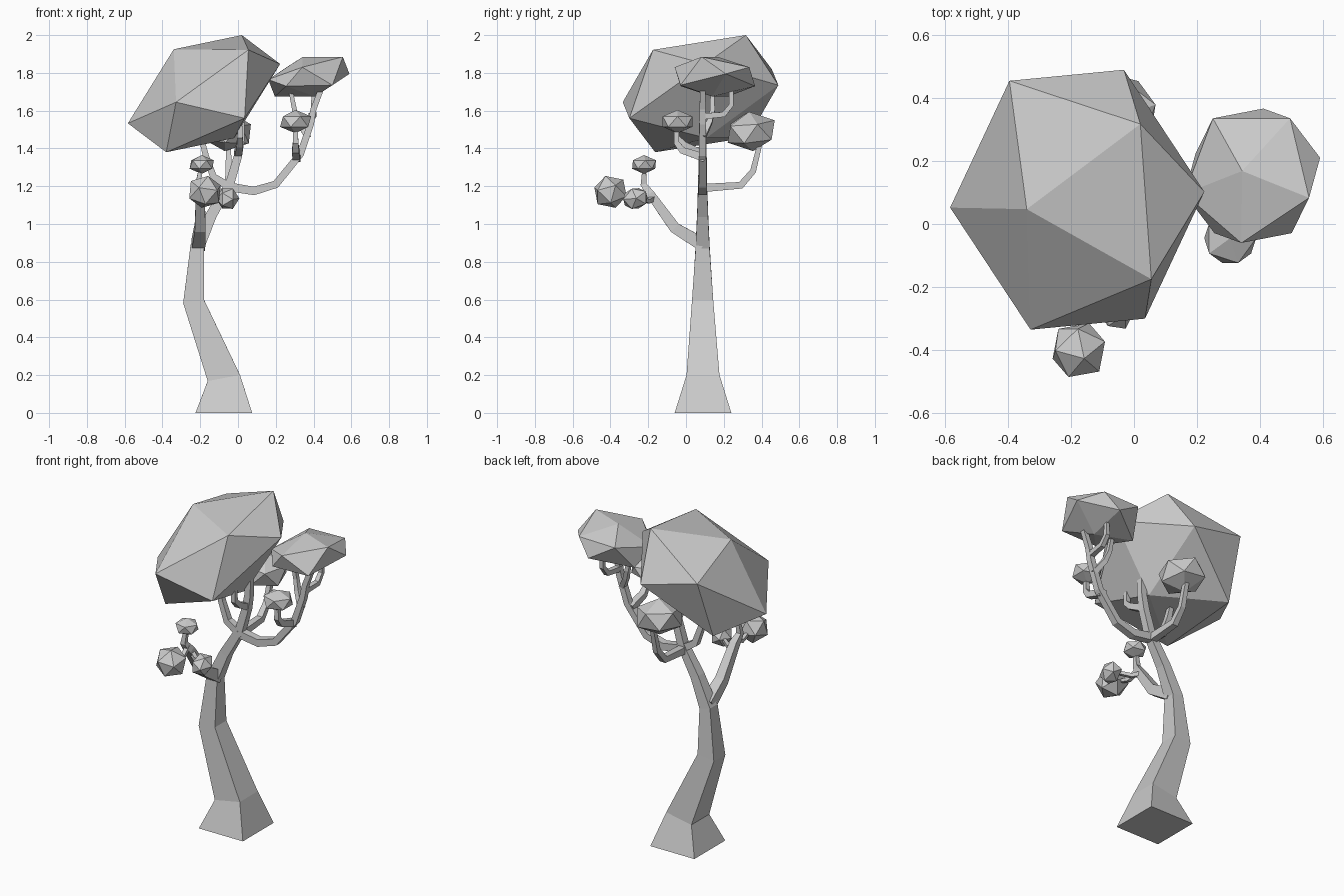
import bpy, bmesh, math
from mathutils import Vector, Euler

cube = bpy.data.objects.get("Cube")
if cube:
    bpy.data.objects.remove(cube)

grey = bpy.data.materials.new("plain grey")
grey.use_nodes = True
grey.diffuse_color = (0.6, 0.6, 0.6, 1)
grey.node_tree.nodes["Principled BSDF"].inputs["Base Color"].default_value = (0.6, 0.6, 0.6, 1)


def finish(name, bm):
    bmesh.ops.recalc_face_normals(bm, faces=bm.faces)
    mesh = bpy.data.meshes.new(name)
    bm.to_mesh(mesh)
    bm.free()
    mesh.materials.append(grey)
    obj = bpy.data.objects.new(name, mesh)
    bpy.context.collection.objects.link(obj)
    return obj


def limb(name, points, radii):
    """Square tube along a path; radii are half widths, blended start to end."""
    pts = [Vector(p) for p in points]
    n = len(pts)
    if len(radii) == 2:
        a, b = radii
        radii = [a + (b - a) * i / (n - 1) for i in range(n)]
    span = pts[-1] - pts[0]
    ref = Vector((0, 1, 0)) if abs(span.x) >= abs(span.y) else Vector((1, 0, 0))
    bm = bmesh.new()
    rings = []
    for i, p in enumerate(pts):
        t = Vector()
        if i > 0:
            t += (p - pts[i - 1]).normalized()
        if i < n - 1:
            t += (pts[i + 1] - p).normalized()
        t.normalize()
        u = (ref - t * ref.dot(t)).normalized()
        v = t.cross(u)
        r = radii[i]
        rings.append([bm.verts.new(p + u * r * a + v * r * b)
                      for a, b in ((1, 1), (-1, 1), (-1, -1), (1, -1))])
    for low, high in zip(rings, rings[1:]):
        for k in range(4):
            j = (k + 1) % 4
            bm.faces.new((low[k], low[j], high[j], high[k]))
    bm.faces.new(rings[0])
    bm.faces.new(rings[-1])
    return finish(name, bm)


def crown(name, centre, spokes):
    """Twenty-sided leaf mass: hull of six spokes and their opposites."""
    bm = bmesh.new()
    c = Vector(centre)
    for s in spokes:
        for sign in (1, -1):
            bm.verts.new(c + sign * Vector(s))
    bmesh.ops.convex_hull(bm, input=bm.verts)
    return finish(name, bm)


def ico_spokes(size, turn, tilt=(0, 0)):
    rot = Euler((tilt[0], tilt[1], 0)).to_matrix()
    h = 1 / math.sqrt(5)
    dirs = [Vector((0, 0, 1))]
    for k in range(5):
        a = turn + k * math.tau / 5
        dirs.append(Vector((2 * h * math.cos(a), 2 * h * math.sin(a), h)))
    return [rot @ Vector([d[i] * size[i] for i in range(3)]) for d in dirs]


# Trunk and its fork
limb("trunk", [(-.075, .09, 0), (-.075, .09, .185), (-.235, .088, .59),
               (-.215, .088, .88), (-.14, .088, 1.05), (-.045, .088, 1.21)],
     [.15, .087, .056, .037, .029, .024])

# Right-hand sweeping limb with twigs
limb("sweeping_limb", [(-.07, .088, 1.2), (.085, .088, 1.175), (.2, .088, 1.21),
                       (.33, .088, 1.37), (.385, .088, 1.53), (.4, .088, 1.61),
                       (.45, .088, 1.74)], (.024, .014))
limb("sweeping_limb_back_twig", [(.39, .088, 1.57), (.4, .2, 1.58), (.4, .24, 1.63),
                                 (.4, .24, 1.71)], (.016, .011))
limb("sweeping_limb_inner_twig", [(.37, .088, 1.46), (.32, .125, 1.54),
                                  (.3, .14, 1.6), (.28, .14, 1.7)], (.016, .011))
limb("pod_stem", [(.31, .1, 1.35), (.305, -.02, 1.39), (.305, -.05, 1.43),
                  (.305, -.05, 1.53)], (.022, .011))

# Central, left and back limbs
limb("middle_limb", [(-.05, .088, 1.19), (0, .088, 1.36), (.015, .088, 1.45),
                     (.02, .088, 1.62)], (.024, .017))
limb("middle_limb_twig", [(0, .09, 1.37), (.01, -.01, 1.42), (.01, -.05, 1.46),
                          (.01, -.05, 1.53)], (.02, .012))
limb("left_limb", [(-.05, .088, 1.2), (-.13, .088, 1.25), (-.17, .088, 1.36),
                   (-.2, .088, 1.48)], (.022, .013))
limb("back_limb", [(-.05, .08, 1.19), (-.05, .29, 1.205), (-.05, .355, 1.28),
                   (-.05, .39, 1.42)], (.022, .013))

# Low front branch
limb("front_branch", [(-.21, .09, .89), (-.2, -.06, .98), (-.2, -.19, 1.16),
                      (-.21, -.225, 1.21), (-.195, -.22, 1.31)], (.036, .009))
limb("front_branch_side_twig", [(-.2, -.17, 1.14), (-.15, -.2, 1.12), (-.06, -.26, 1.14)], (.013, .009))
limb("front_branch_front_twig", [(-.2, -.2, 1.18), (-.19, -.27, 1.14), (-.18, -.38, 1.17)], (.013, .009))

# Large crowns
crown("main_crown", (-.18, .077, 1.69),
      [(.2, .24, .31), (.403, .025, .157), (.148, .412, .045),
       (-.16, -.03, .235), (.235, -.252, .232), (.215, -.377, -.13)])
crown("right_crown", (.375, .153, 1.78),
      [(-.032, .015, .105), (-.125, .182, .045), (.12, .182, .05),
       (.18, -.07, .105), (-.035, -.213, .05), (-.215, -.057, -.015)])

# Small crowns
for name, centre, size, turn, tilt in [
        ("back_crown", (-.06, .345, 1.49), (.145, .145, .105), .3, (.1, .1)),
        ("pod_crown", (.305, -.045, 1.542), (.092, .092, .062), 0, (0, 0)),
        ("front_crown", (-.175, -.4, 1.17), (.095, .095, .09), .5, (.3, .2)),
        ("side_crown", (-.055, -.268, 1.135), (.062, .075, .062), .2, (.3, .5)),
        ("upper_crown", (-.192, -.222, 1.315), (.072, .072, .05), .1, (0, 0))]:
    crown(name, centre, ico_spokes(size, turn, tilt))
